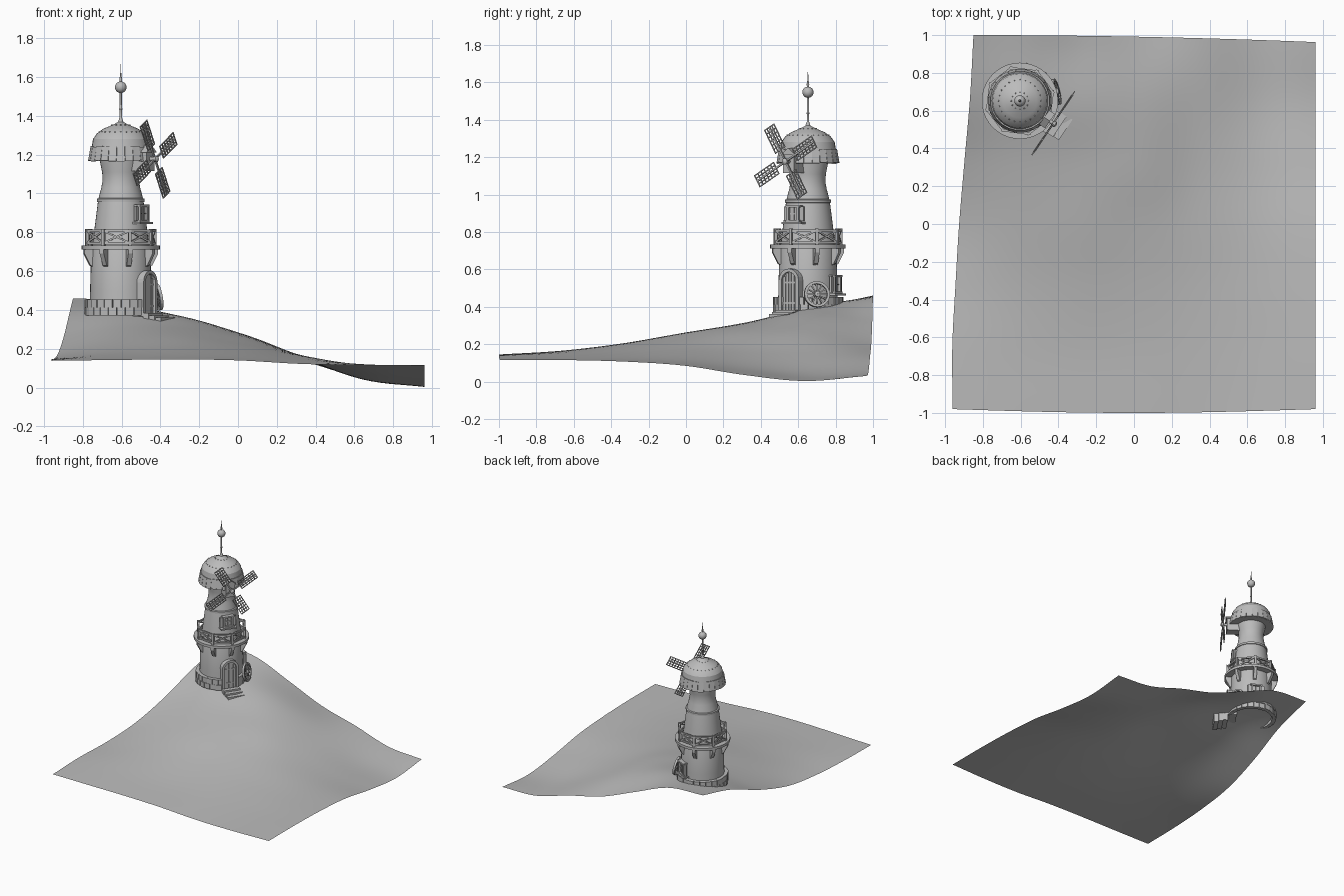
import bpy, bmesh, math, random
from mathutils import Matrix, Vector

if "Cube" in bpy.data.objects:
    bpy.data.objects.remove(bpy.data.objects["Cube"])
random.seed(3)
CX, CY, A = -0.604, 0.652, -34          # tower axis and facing direction (degrees)

# the whole model is one plain grey
GREY = bpy.data.materials.new("plain_grey")
GREY.diffuse_color = (.5, .5, .5, 1)
GREY.use_nodes = True
GREY.node_tree.nodes["Principled BSDF"].inputs["Base Color"].default_value = GREY.diffuse_color


def M(ang, x=0, y=0, z=0, roll=0, tilt=0):
    """Frame on the tower: local x outward, y sideways, z up."""
    return (Matrix.Translation((CX, CY, 0)) @ Matrix.Rotation(math.radians(ang), 4, 'Z')
            @ Matrix.Translation((x, y, z)) @ Matrix.Rotation(math.radians(tilt), 4, 'Y')
            @ Matrix.Rotation(math.radians(roll), 4, 'X'))


def finish(name, bm, smooth=None):
    bmesh.ops.recalc_face_normals(bm, faces=bm.faces)
    me = bpy.data.meshes.new(name)
    bm.to_mesh(me)
    bm.free()
    me.materials.append(GREY)
    ob = bpy.data.objects.new(name, me)
    bpy.context.collection.objects.link(ob)
    if smooth:
        me.shade_smooth()
        me.set_sharp_from_angle(angle=math.radians(smooth))
    return ob


def boxes(name, items):
    bm = bmesh.new()
    for m, s in items:
        bmesh.ops.create_cube(bm, size=1, matrix=m @ Matrix.Diagonal((*s, 1)))
    return finish(name, bm)


def prisms(name, items):
    """Each item: matrix, polygon points, extrusion vector."""
    bm = bmesh.new()
    for m, pts, vec in items:
        n = len(pts)
        a = [bm.verts.new(m @ Vector(p)) for p in pts]
        b = [bm.verts.new(m @ (Vector(p) + Vector(vec))) for p in pts]
        bm.faces.new(a)
        bm.faces.new(b[::-1])
        for i in range(n):
            bm.faces.new((a[i], b[i], b[(i + 1) % n], a[(i + 1) % n]))
    return finish(name, bm)


def lathe(name, prof, segs=40, smooth=35, m=None):
    bm = bmesh.new()
    m = m or M(0)
    rings = [[bm.verts.new(m @ Vector((r * math.cos(k * math.tau / segs),
             r * math.sin(k * math.tau / segs), z))) for k in range(segs)] for r, z in prof]
    for p, q in zip(rings, rings[1:]):
        for k in range(segs):
            j = (k + 1) % segs
            bm.faces.new((p[k], p[j], q[j], q[k]))
    return finish(name, bm, smooth)


def band(inner, outer):
    """Quads between two matching paths."""
    return [(inner[i], inner[i + 1], outer[i + 1], outer[i]) for i in range(len(inner) - 1)]


# hilly ground: coarse height lattice, smoothly interpolated
H = [(.138, .142, .145, .14, .122, .115, .115), (.145, .16, .165, .155, .135, .118, .115),
     (.15, .19, .205, .185, .15, .12, .107), (.18, .245, .262, .225, .165, .11, .085),
     (.265, .315, .31, .265, .16, .075, .035), (.385, .40, .36, .265, .145, .04, .003),
     (.46, .44, .325, .205, .13, .045, .03)]


def cubic(v, t):
    i = min(int(t), len(v) - 2)
    f = t - i
    b, c = v[i], v[i + 1]
    a = v[i - 1] if i else 2 * b - c
    d = v[i + 2] if i + 2 < len(v) else 2 * c - b
    return b + .5 * f * (c - a + f * (2 * a - 5 * b + 4 * c - d + f * (3 * (b - c) + d - a)))


bm = bmesh.new()
N = 40
grid = []
for j in range(N + 1):
    row = []
    for i in range(N + 1):
        u, v = i / N, j / N
        left = cubic((-.96, -.962, -.945, -.925, -.897, -.868, -.85), v * 6)
        front = -.98 - .02 * math.sin(math.pi * u)
        back = 1 - .037 * u * u
        z = cubic([cubic(r, u * 6) for r in H], v * 6)
        row.append(bm.verts.new((left + (.96 - left) * u, front + (back - front) * v, max(z, 0))))
    grid.append(row)
for j in range(N):
    for i in range(N):
        bm.faces.new((grid[j][i], grid[j][i + 1], grid[j + 1][i + 1], grid[j + 1][i]))
finish("ground", bm, 60)

# tower walls, trim ring and deck
lathe("tower_wall", [(.16, .40), (.158, .5), (.152, .72), (.145, .74), (.135, .82), (.118, .955),
      (.112, .985), (.1, 1.03), (.093, 1.07), (.096, 1.11), (.108, 1.17), (.11, 1.2)])
lathe("trim_ring", [(.11, .952), (.123, .957), (.123, .972), (.108, .978)])
lathe("balcony_deck", [(.14, .712), (.202, .712), (.202, .732), (.13, .732)])

# stone footing: two courses of blocks, open at the door
blocks = []
for c in range(2):
    for k in range(26):
        a = A + (k + .5 * c) * 360 / 26
        if abs((a - A + 180) % 360 - 180) > 19:
            blocks.append((M(a, .17 + random.uniform(-.002, .004), 0, .391 + c * .042), (.03, .0415, .041)))
boxes("stone_footing", blocks)

# balcony brackets and railing
posts = [15 - 90 + 45 * k for k in range(8)]
prisms("balcony_brackets", [(M(a), [(.145, -.012, .712), (.196, -.012, .712), (.196, -.012, .69),
       (.165, -.012, .63), (.145, -.012, .62)], (0, .024, 0)) for a in posts])
rail = []
for a in posts:
    rail.append((M(a, .18, 0, .773), (.016, .016, .09)))
    b = a + 22.5
    for z in (.744, .807):
        rail.append((M(b, .166, 0, z), (.012, .14, .012)))
    for s in (-1, 1):
        rail.append((M(b, .166, 0, .776, s * 24), (.008, .138, .009)))
boxes("balcony_railing", rail)


# arched door with plank front
def arch(r, x):
    return ([(x, r, .365)] + [(x, r * math.cos(t * math.pi / 10), .54 + r * math.sin(t * math.pi / 10))
            for t in range(11)] + [(x, -r, .365)])


prisms("door_frame", [(M(A), q, (.07, 0, 0)) for q in band(arch(.046, .115), arch(.064, .115))])
prisms("door_back", [(M(A), arch(.047, .115), (.05, 0, 0))])
planks = []
for k in range(-2, 3):
    top = .54 + math.sqrt(max(.046 ** 2 - (abs(k) * .018 + .004) ** 2, 0))
    planks.append((M(A, .167, k * .018, (.365 + top) / 2), (.01, .0155, top - .365)))
boxes("door_planks", planks)
boxes("door_hinges", [(M(A, .173, 0, z), (.004, .085, .01)) for z in (.42, .53)])

# doorstep blocks going down the slope
boxes("door_steps", [(M(A, .20 + .035 * k, .004 * k, .349 - .012 * k), (.034, .13, .07)) for k in range(3)])


# windows with shutters
def window(name, ang, r, z, w, h):
    boxes(name + "_glass", [(M(ang, r - .015, 0, z), (.05, w, h))])
    fr = [(M(ang, r, s * w / 2, z), (.05, .012, h + .012)) for s in (-1, 1)]
    fr += [(M(ang, r, 0, z + s * h / 2), (.054, w + .024, .012)) for s in (-1, 1)]
    fr += [(M(ang, r + .01, 0, z), (.012, .006, h)), (M(ang, r + .01, 0, z), (.012, w, .006))]
    boxes(name + "_frame", fr)
    boxes(name + "_shutters", [(M(ang, r + .008, s * (w / 2 + .018), z), (.012, .026, h)) for s in (-1, 1)])
    boxes(name + "_sill", [(M(ang, r + .008, 0, z - h / 2 - .01), (.06, w + .06, .01))])


window("upper_window", A, .122, .897, .064, .078)
window("lower_window", 63, .158, .52, .064, .09)

# domed cap with shingle skirt and studs
lathe("cap_dome", [(.10, 1.168), (.163, 1.168), (.153, 1.22), (.143, 1.28), (.122, 1.31), (.09, 1.333),
      (.04, 1.354), (.014, 1.368), (.006, 1.39)], 32, 25)
boxes("cap_shingles", [(M(k * 15, .157, 0, 1.204 + random.uniform(-.003, .003), 0, -10),
      (.01, .041, .075)) for k in range(24)])
bm = bmesh.new()
for r, z, n in ((.046, 1.352, 12), (.112, 1.317, 24)):
    for k in range(n):
        bmesh.ops.create_icosphere(bm, subdivisions=1, radius=.004, matrix=M(k * 360 / n, r, 0, z))
finish("cap_studs", bm)

# finial
lathe("finial_pole", [(.014, 1.355), (.012, 1.375), (.006, 1.39), (.006, 1.43), (.009, 1.435), (.006, 1.44),
      (.005, 1.57), (.007, 1.59), (.003, 1.61), (.0005, 1.667)], 12)
lathe("finial_ball", [(max(.03 * math.sin(t * math.pi / 12), .0005), 1.547 - .03 * math.cos(t * math.pi / 12))
      for t in range(13)], 20)

# sail housing
boxes("sail_housing", [(M(A, .135, 0, 1.165), (.1, .07, .1))])
prisms("sail_housing_roof", [(M(A), [(.07, -.046, 1.212), (.07, .046, 1.212), (.07, 0, 1.25)], (.122, 0, 0))])
turn = Matrix.Rotation(math.pi / 2, 4, 'Y')
lathe("sail_hub", [(.001, -.06), (.011, -.06), (.011, -.005), (.016, -.004), (.016, .012), (.008, .018), (.001, .019)],
      16, m=M(A, .213, 0, 1.177) @ turn)

# four lattice sails
spars, slats = [], []
for k in range(4):
    base = M(A, .213, 0, 1.177, 30 + 90 * k)
    off = lambda y, z: base @ Matrix.Translation((0, y, z))
    spars.append((off(.105, 0), (.01, .21, .009)))
    for z in (-.034, -.017, .017, .034):
        slats.append((off(.141, z), (.006, .14, .005)))
    for j in range(7):
        slats.append((off(.071 + j * .14 / 6, 0), (.006, .005, .073)))
boxes("sail_spars", spars)
boxes("sail_lattice", slats)

# cart wheel leaning on the wall
W = M(14, .198, 0, .467, 0, -10)
ring = lambda r: [(-.008, r * math.cos(t * math.tau / 24), r * math.sin(t * math.tau / 24)) for t in range(25)]
prisms("wheel_rim", [(W, q, (.016, 0, 0)) for q in band(ring(.056), ring(.07))])
boxes("wheel_spokes", [(W @ Matrix.Rotation(k * math.pi / 6, 4, 'X'), (.007, .118, .007)) for k in range(6)])
lathe("wheel_hub", [(.001, -.015), (.015, -.015), (.015, .015), (.001, .018)], 14, m=W @ turn)
